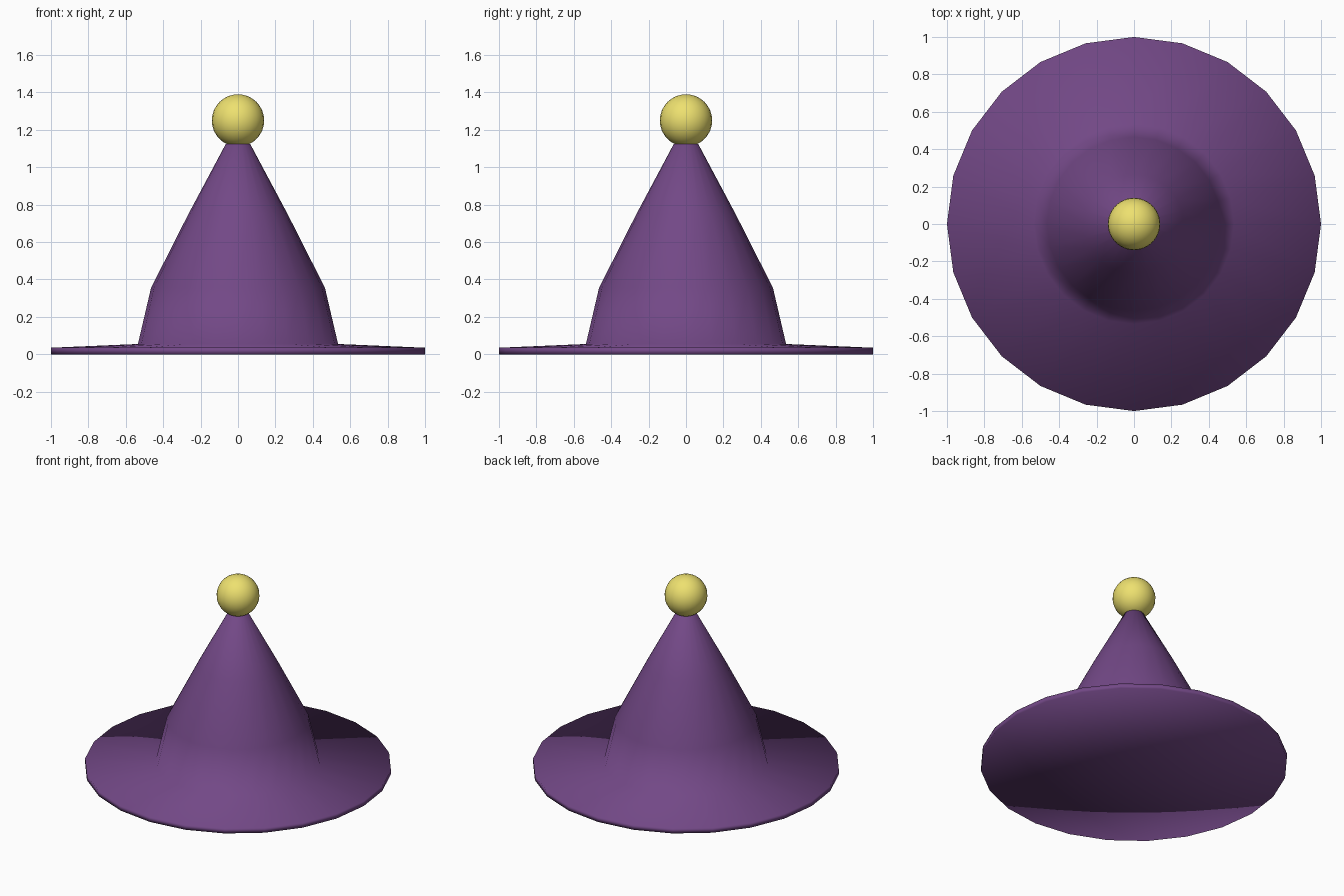
import bpy, bmesh
from math import cos, sin, tau

if "Cube" in bpy.data.objects:
    bpy.data.objects.remove(bpy.data.objects["Cube"])


def material(name, color):
    mat = bpy.data.materials.new(name)
    mat.diffuse_color = color
    mat.use_nodes = True
    mat.node_tree.nodes["Principled BSDF"].inputs["Base Color"].default_value = mat.diffuse_color
    return mat


def lathe(name, profile, sides, mat):
    """Spin (radius, z) points around z; radius 0 makes a pole."""
    bm = bmesh.new()
    rings = []
    for r, z in profile:
        if r == 0:
            rings.append([bm.verts.new((0, 0, z))] * sides)
        else:
            rings.append([bm.verts.new((r * cos(tau * i / sides), r * sin(tau * i / sides), z))
                          for i in range(sides)])
    for low, high in zip(rings, rings[1:]):
        for i in range(sides):
            j = (i + 1) % sides
            bm.faces.new(dict.fromkeys((low[i], low[j], high[j], high[i])))
    bmesh.ops.recalc_face_normals(bm, faces=bm.faces)
    for f in bm.faces:
        f.smooth = True
    mesh = bpy.data.meshes.new(name)
    bm.to_mesh(mesh)
    bm.free()
    mesh.materials.append(mat)
    obj = bpy.data.objects.new(name, mesh)
    bpy.context.collection.objects.link(obj)
    return obj


purple = material("purple_felt", (0.17, 0.065, 0.24, 1))
yellow = material("yellow_pompom", (0.85, 0.75, 0.16, 1))

# Brim and cone as one smooth shell
lathe("hat_body", [(0, 0), (1, 0), (1, 0.035), (0.535, 0.055), (0.465, 0.355),
                   (0.265, 0.75), (0.065, 1.125), (0, 1.14)], 24, purple)

# Ball on the tip
bpy.ops.mesh.primitive_uv_sphere_add(segments=24, ring_count=16, radius=0.14, location=(0, 0, 1.25))
ball = bpy.context.object
ball.name = "tip_ball"
ball.data.materials.append(yellow)
bpy.ops.object.shade_smooth()
